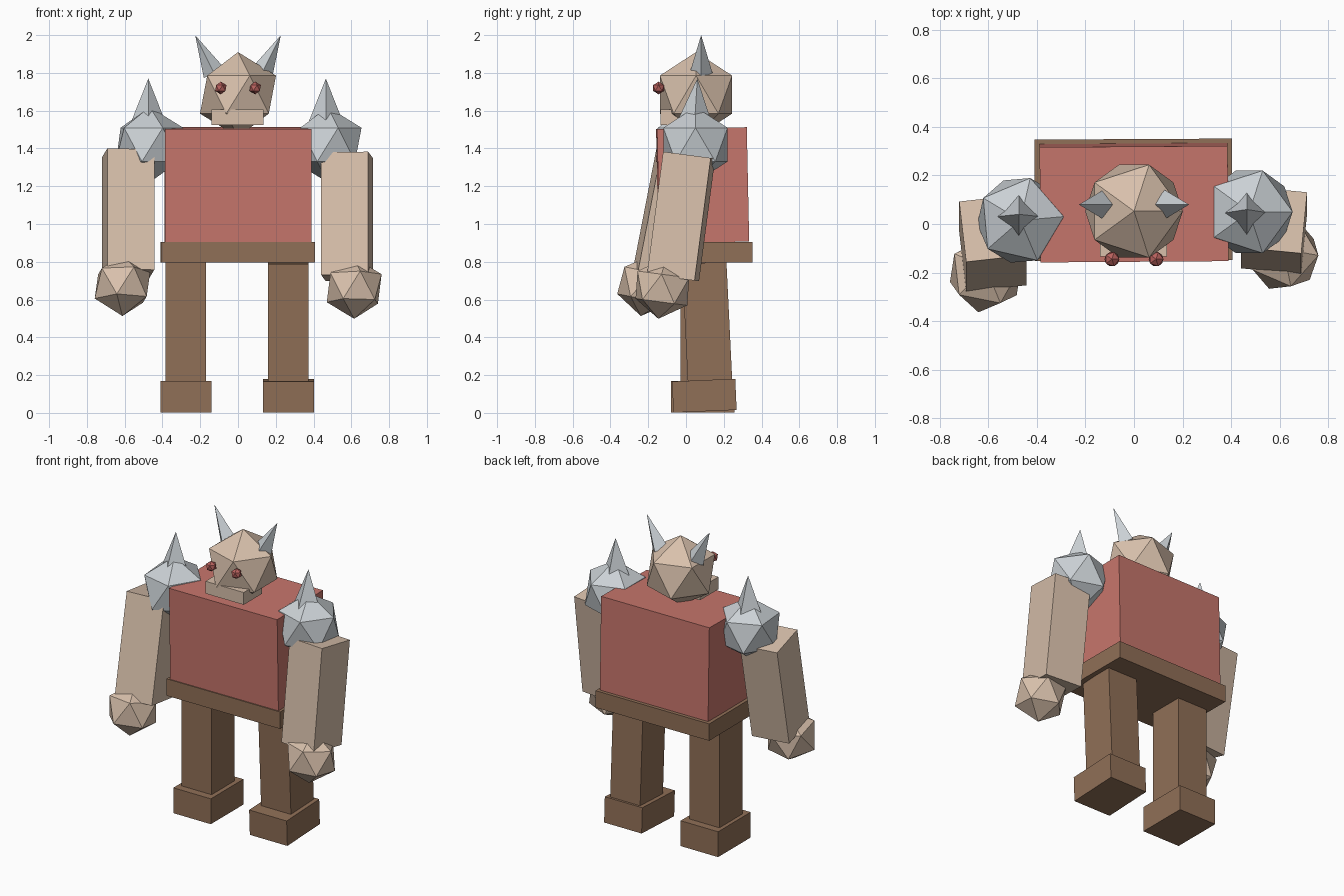
import bpy, bmesh
from math import radians
from mathutils import Matrix, Vector

if "Cube" in bpy.data.objects:
    bpy.data.objects.remove(bpy.data.objects["Cube"])


def material(name, r, g, b):
    m = bpy.data.materials.new(name)
    m.use_nodes = True
    m.diffuse_color = (r, g, b, 1)
    m.node_tree.nodes["Principled BSDF"].inputs["Base Color"].default_value = (r, g, b, 1)
    return m


RED = material("tunic red", 0.57, 0.18, 0.15)
EYE = material("eye red", 0.48, 0.12, 0.11)
SKIN = material("tan skin", 0.69, 0.53, 0.41)
BROWN = material("leather brown", 0.28, 0.16, 0.095)
STEEL = material("pale steel", 0.60, 0.64, 0.67)


def finish(name, bm, mat, loc, tilt=0, yaw=0):
    """Turn about z, lean about x, then move into place."""
    bm.transform(Matrix.Rotation(radians(tilt), 4, 'X') @ Matrix.Rotation(radians(yaw), 4, 'Z'))
    mesh = bpy.data.meshes.new(name)
    bm.to_mesh(mesh)
    bm.free()
    mesh.materials.append(mat)
    ob = bpy.data.objects.new(name, mesh)
    ob.location = loc
    bpy.context.collection.objects.link(ob)


def box(name, mat, loc, size, tilt=0, yaw=0):
    bm = bmesh.new()
    bmesh.ops.create_cube(bm, size=1)
    bmesh.ops.scale(bm, vec=size, verts=bm.verts)
    finish(name, bm, mat, loc, tilt, yaw)


def ball(name, mat, loc, radius, tilt=0, yaw=0):
    bm = bmesh.new()
    bmesh.ops.create_icosphere(bm, subdivisions=1, radius=radius)
    finish(name, bm, mat, loc, tilt, yaw)


def spike(name, mat, base, tip, radius):
    """Four-sided cone from the base centre to the tip."""
    axis = Vector(tip) - Vector(base)
    bm = bmesh.new()
    bmesh.ops.create_cone(bm, cap_ends=True, segments=4, radius1=radius, radius2=0, depth=axis.length)
    bmesh.ops.remove_doubles(bm, verts=bm.verts, dist=0.0001)
    bm.transform(Vector((0, 0, 1)).rotation_difference(axis).to_matrix().to_4x4()
                 @ Matrix.Translation((0, 0, axis.length / 2)))
    finish(name, bm, mat, base)


# Body
box("torso", RED, (0, 0.088, 1.205), (0.775, 0.475, 0.605), 1.2, 0.4)
box("belt", BROWN, (-0.002, 0.1, 0.85), (0.815, 0.5, 0.11), 0, 0.3)

# Head
ball("head", SKIN, (0, 0.053, 1.685), 0.225)
box("jaw", SKIN, (-0.002, -0.04, 1.565), (0.275, 0.19, 0.08))

# Left and right details of the head
for side, s in (("left", 1), ("right", -1)):
    ball(side + "_eye", EYE, (s * 0.091, -0.145, 1.72), 0.034)
    spike(side + "_horn", STEEL, (s * 0.127, 0.08, 1.8), (s * 0.227, 0.08, 2.0), 0.06)

# Left limbs, leaning slightly
box("left_arm", SKIN, (0.577, -0.026, 1.04), (0.25, 0.255, 0.655), -7.5, -5.5)
ball("left_hand", SKIN, (0.615, -0.125, 0.66), 0.163, -7.5, -5.5)
ball("left_shoulder", STEEL, (0.475, 0.05, 1.42), 0.2)
spike("left_shoulder_spike", STEEL, (0.465, 0.045, 1.53), (0.465, 0.06, 1.77), 0.095)
box("left_leg", BROWN, (0.267, 0.112, 0.48), (0.215, 0.235, 0.63), 2.8)
box("left_foot", BROWN, (0.267, 0.097, 0.091), (0.27, 0.335, 0.165), 2.5)

# Right limbs
box("right_arm", SKIN, (-0.582, -0.08, 1.055), (0.25, 0.255, 0.65), -11, 6.5)
ball("right_hand", SKIN, (-0.612, -0.208, 0.675), 0.165, -11, 6.5)
ball("right_shoulder", STEEL, (-0.468, 0.015, 1.42), 0.2, 0, 5)
spike("right_shoulder_spike", STEEL, (-0.475, 0.03, 1.53), (-0.475, 0.04, 1.77), 0.095)
box("right_leg", BROWN, (-0.277, 0.088, 0.48), (0.215, 0.235, 0.63))
box("right_foot", BROWN, (-0.275, 0.088, 0.085), (0.27, 0.335, 0.165))
